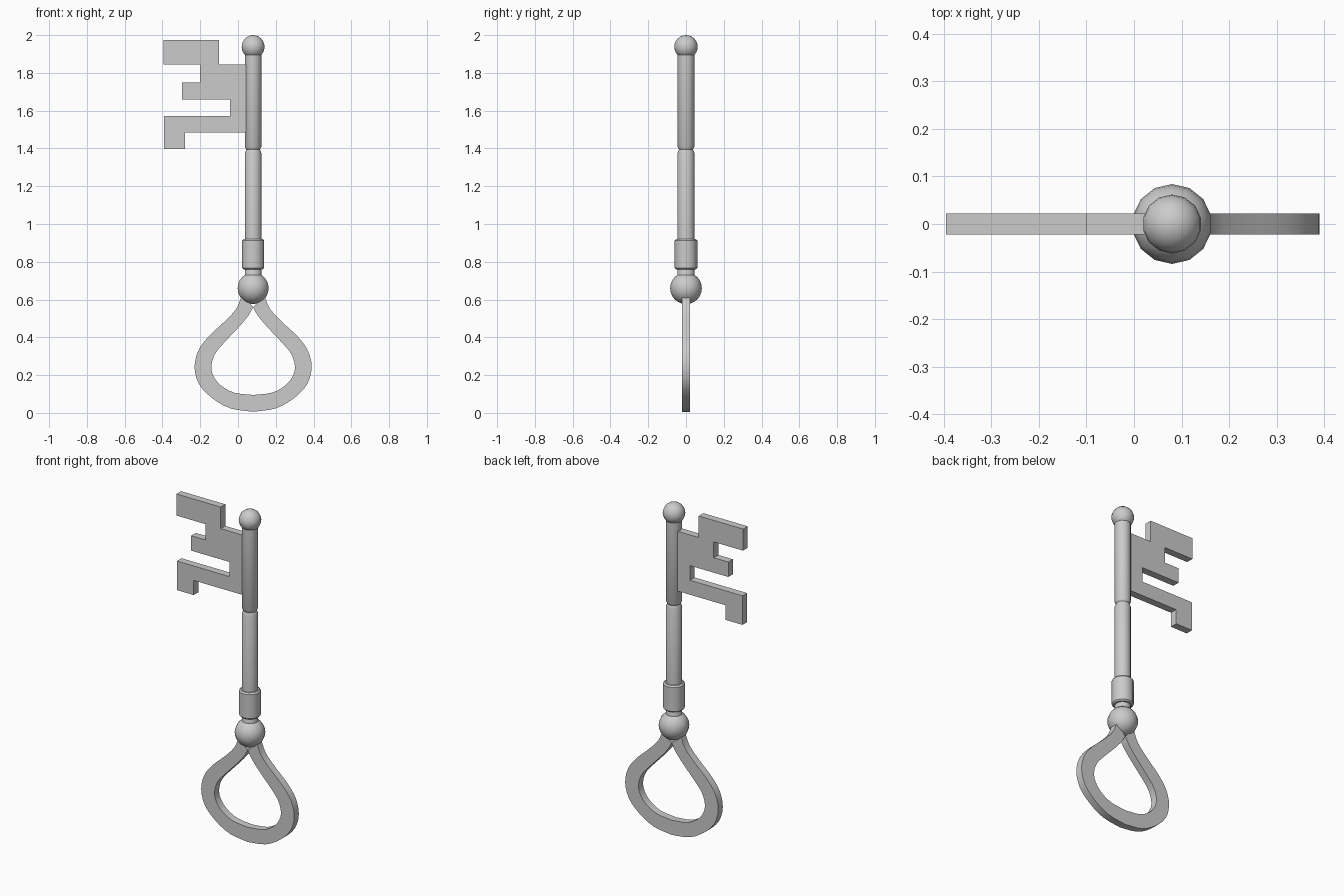
import bpy, bmesh, math
from mathutils import Vector

cube = bpy.data.objects.get("Cube")
if cube:
    bpy.data.objects.remove(cube, do_unlink=True)

AXIS = 0.08      # x of the shaft
HALF = 0.022     # half thickness of the flat parts
SIDES = 14

metal = bpy.data.materials.new("grey metal")
metal.use_nodes = True
metal.diffuse_color = (0.6, 0.6, 0.6, 1)
metal.node_tree.nodes["Principled BSDF"].inputs["Base Color"].default_value = (0.6, 0.6, 0.6, 1)


def finish(name, bm, angle):
    bmesh.ops.recalc_face_normals(bm, faces=bm.faces)
    mesh = bpy.data.meshes.new(name)
    bm.to_mesh(mesh)
    bm.free()
    mesh.materials.append(metal)
    obj = bpy.data.objects.new(name, mesh)
    bpy.context.collection.objects.link(obj)
    bpy.ops.object.select_all(action='DESELECT')
    obj.select_set(True)
    bpy.context.view_layer.objects.active = obj
    bpy.ops.object.shade_smooth_by_angle(angle=math.radians(angle))
    return obj


def lathe(name, profile):
    """Turn (radius, z) points around the shaft axis and cap the ends."""
    bm = bmesh.new()
    rings = []
    for r, z in profile:
        rings.append([bm.verts.new((AXIS + r * math.sin(math.tau * i / SIDES),
                                    r * math.cos(math.tau * i / SIDES), z))
                      for i in range(SIDES)])
    for a, b in zip(rings, rings[1:]):
        for i in range(SIDES):
            j = (i + 1) % SIDES
            bm.faces.new((a[i], a[j], b[j], b[i]))
    bm.faces.new(rings[0])
    bm.faces.new(rings[-1])
    return finish(name, bm, 35)


def ball(name, radius, z):
    bm = bmesh.new()
    bmesh.ops.create_uvsphere(bm, u_segments=SIDES, v_segments=12, radius=radius)
    bmesh.ops.translate(bm, vec=(AXIS, 0, z), verts=bm.verts)
    return finish(name, bm, 60)


def smooth_path(points, steps=3):
    """Catmull-Rom curve through the points."""
    pts = [Vector(p) for p in points]
    pts = [2 * pts[0] - pts[1]] + pts + [2 * pts[-1] - pts[-2]]
    out = []
    for a, b, c, d in zip(pts, pts[1:], pts[2:], pts[3:]):
        for s in range(steps):
            t = s / steps
            out.append(0.5 * (2 * b + (c - a) * t + (2 * a - 5 * b + 4 * c - d) * t ** 2
                              + (3 * b - a - 3 * c + d) * t ** 3))
    return out + [pts[-2]]


# Shaft sections, collar and end balls
lathe("upper_shaft", [(0.037, 1.395), (0.045, 1.41), (0.045, 1.9)])
lathe("shaft_groove", [(0.037, 1.37), (0.037, 1.41)])
lathe("lower_shaft", [(0.045, 0.9), (0.045, 1.375), (0.037, 1.395)])
lathe("collar", [(0.052, 0.76), (0.06, 0.768), (0.06, 0.912), (0.052, 0.92)])
lathe("neck", [(0.045, 0.7), (0.045, 0.755), (0.038, 0.77)])
ball("tip_ball", 0.062, 1.938)
ball("bow_ball", 0.084, 0.66)

# Bow: pear-shaped ring, one half profile mirrored
outer = smooth_path([(0, .006), (.12, .024), (.215, .077), (.285, .15), (.31, .24),
                     (.29, .33), (.235, .405), (.155, .48), (.09, .55), (.06, .62)])
inner = smooth_path([(0, .095), (.1, .107), (.17, .145), (.21, .195), (.221, .25),
                     (.2, .315), (.15, .375), (.075, .455), (.025, .515), (0, .56)])
bm = bmesh.new()
for side in (-1, 1):
    loops = [[bm.verts.new((AXIS + side * p.x, y, p.y)) for p in path]
             for path, y in ((outer, -HALF), (outer, HALF), (inner, HALF), (inner, -HALF))]
    for a, b in zip(loops, loops[1:] + loops[:1]):
        for i in range(len(a) - 1):
            bm.faces.new((a[i], a[i + 1], b[i + 1], b[i]))
bmesh.ops.remove_doubles(bm, verts=bm.verts, dist=0.0005)
finish("bow", bm, 35)

# Bit: stepped flat plate
outline = [(-.395, 1.975), (-.1, 1.975), (-.1, 1.845), (.07, 1.845), (.07, 1.485),
           (-.28, 1.485), (-.28, 1.397), (-.392, 1.397), (-.392, 1.572), (-.042, 1.572),
           (-.042, 1.66), (-.297, 1.66), (-.297, 1.75), (-.2, 1.75), (-.2, 1.845),
           (-.395, 1.845)]
bm = bmesh.new()
plate = bm.faces.new([bm.verts.new((x, -HALF, z)) for x, z in outline])
solid = bmesh.ops.extrude_face_region(bm, geom=[plate])
bmesh.ops.translate(bm, vec=(0, 2 * HALF, 0),
                    verts=[v for v in solid["geom"] if isinstance(v, bmesh.types.BMVert)])
finish("bit", bm, 30)
